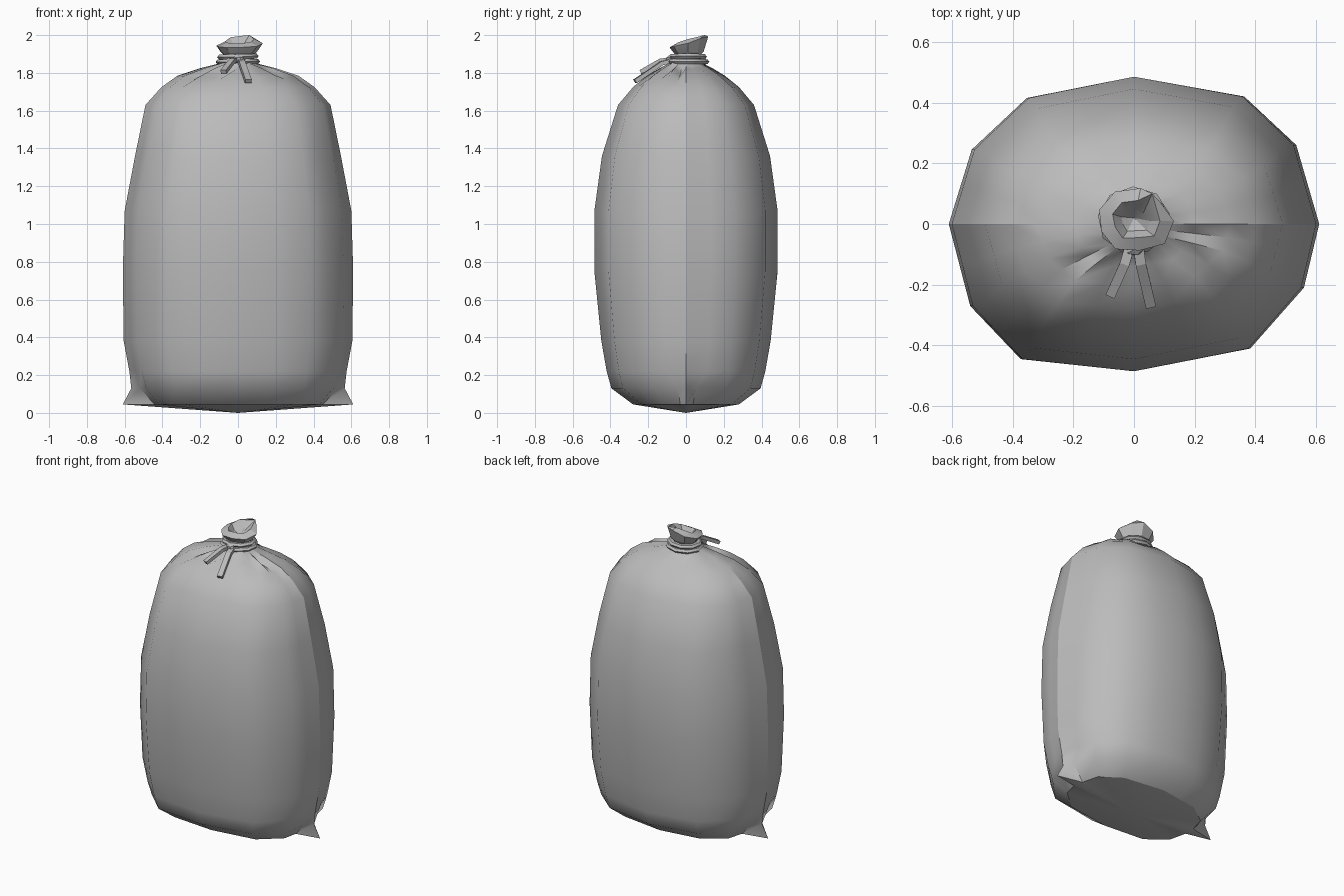
import bpy, bmesh, math, random
from mathutils import Vector

random.seed(4)
if "Cube" in bpy.data.objects:
    bpy.data.objects.remove(bpy.data.objects["Cube"], do_unlink=True)

grey = bpy.data.materials.new("bag grey")
grey.use_nodes = True
COLOUR = (0.5, 0.5, 0.5, 1)
grey.diffuse_color = COLOUR
grey.node_tree.nodes["Principled BSDF"].inputs["Base Color"].default_value = COLOUR


def finish(name, bm, angle):
    bmesh.ops.recalc_face_normals(bm, faces=bm.faces)
    mesh = bpy.data.meshes.new(name)
    bm.to_mesh(mesh)
    bm.free()
    ob = bpy.data.objects.new(name, mesh)
    bpy.context.collection.objects.link(ob)
    mesh.materials.append(grey)
    if angle:
        bpy.ops.object.select_all(action="DESELECT")
        ob.select_set(True)
        bpy.context.view_layer.objects.active = ob
        bpy.ops.object.shade_smooth_by_angle(angle=math.radians(angle))
    return ob


def loft(bm, rings, closed=False):
    """Skin rings of points; returns the vertex rings."""
    vs = [[bm.verts.new(p) for p in ring] for ring in rings]
    pairs = list(zip(vs, vs[1:])) + ([(vs[-1], vs[0])] if closed else [])
    for a, b in pairs:
        for i in range(len(a)):
            j = (i + 1) % len(a)
            bm.faces.new((a[i], a[j], b[j], b[i]))
    return vs


def fan(bm, ring, point):
    tip = bm.verts.new(point)
    for i in range(len(ring)):
        bm.faces.new((ring[i], ring[(i + 1) % len(ring)], tip))


# Bag body: a twelve-sided outline, with a mid point on each side for the folds
outline = [(.605, 0), (.53, .26), (.36, .42), (0, .485), (-.35, .415), (-.53, .245),
           (-.605, 0), (-.535, -.27), (-.37, -.445), (0, -.485), (.38, -.41), (.555, -.21)]
section = []
for i, a in enumerate(outline):
    b = outline[(i + 1) % 12]
    section += [Vector(a), (Vector(a) + Vector(b)) / 2]

# Each level: height, half width, half depth, fold depth
levels = [(.045, .47, .28, 0), (.13, .55, .395, 0), (.22, .575, .42, 0), (.38, .605, .448, 0),
          (.75, .61, .485, 0), (1.07, .6, .485, 0), (1.36, .545, .445, 0), (1.63, .49, .36, 0),
          (1.725, .405, .28, .008), (1.785, .32, .205, .025), (1.825, .2, .14, .04),
          (1.85, .1, .09, .01), (1.9, .07, .07, 0)]
folds = [random.uniform(.1, 1) for _ in section]
rings = []
for level, (z, w, d, fold) in enumerate(levels):
    ring = []
    for i, s in enumerate(section):
        x, y = s.x / .605 * w, s.y / .485 * d
        drop = fold * folds[i] if i % 2 else 0
        if level < 2 and i in (1, 11, 13, 23):   # pinch beside the corner ears
            y *= .5
        if level < 2 and i in (0, 12):           # corner ears on the side seam
            x = math.copysign((.61, .565)[level], x)
        ring.append((x, y, z - drop))
    rings.append(ring)
bm = bmesh.new()
vs = loft(bm, rings)
fan(bm, vs[0], (0, 0, 0))
bag = finish("bag_body", bm, 50)

# Crease down the side seams and around the bottom
for e in bag.data.edges:
    a, b = (bag.data.vertices[i].co for i in e.vertices)
    side = abs(a.y) < .001 and abs(b.y) < .001 and min(abs(a.x), abs(b.x)) > .3
    if side or max(a.z, b.z) < .05 and min(a.z, b.z) > .01:
        e.use_edge_sharp = True

# Gathered neck, flaring into a crumpled ruffle that folds back inside
bm = bmesh.new()
count = 9
jitter = [random.uniform(-1, 1) for _ in range(count)]
rings = []
for radius, z, wobble in ((.06, 1.88, 0), (.095, 1.91, .006), (.122, 1.95, .012),
                          (.075, 1.972, .014), (.045, 1.935, .01)):
    ring = []
    for i in range(count):
        t = math.tau * i / count
        r = radius + wobble * jitter[i]
        lift = .018 * math.sin(t + .4) * (z > 1.92) + wobble * .5 * jitter[i - 3]
        ring.append((r * math.cos(t), .01 + .88 * r * math.sin(t), z + lift))
    rings.append(ring)
vs = loft(bm, rings)
fan(bm, vs[-1], (0, .02, 1.91))
for v in bm.verts:                               # one peak pulled up at the back
    if v.co.z > 1.95 and v.co.x > .02 and v.co.y > .03:
        v.co.z = min(2, v.co.z + .02)
top = max(bm.verts, key=lambda v: v.co.z)
top.co = (.06, .1, 2)
finish("neck_ruffle", bm, 20)


# Tie: two turns of cord round the neck
def cord_ring(name, z, radius, tilt):
    bm = bmesh.new()
    rings = []
    for i in range(9):
        t = math.tau * i / 9 + tilt
        c, s = math.cos(t), math.sin(t)
        ring = []
        for k in range(6):
            a = math.tau * k / 6
            r = radius + .022 * math.cos(a)
            ring.append((r * c, .012 + .93 * r * s, z + .015 * math.sin(a) + .006 * c * tilt))
        rings.append(ring)
    loft(bm, rings, closed=True)
    finish(name, bm, 35)


cord_ring("tie_lower", 1.859, .098, .2)
cord_ring("tie_upper", 1.886, .09, .5)


# Loose cord ends, hanging down over the front
def cord_end(name, path, width, thick):
    bm = bmesh.new()
    path = [Vector(p) for p in path]
    rings = []
    for i, p in enumerate(path):
        d = (path[min(i + 1, len(path) - 1)] - path[max(i - 1, 0)]).normalized()
        side = d.cross(Vector((0, 0, 1))).normalized() * width / 2
        up = side.cross(d).normalized() * thick / 2
        rings.append([p + side + up, p - side + up, p - side - up, p + side - up])
    vs = loft(bm, rings)
    bm.faces.new(vs[0])
    bm.faces.new(vs[-1])
    finish(name, bm, 0)


cord_end("tie_end_right", [(-.01, -.06, 1.872), (-.03, -.13, 1.865), (-.077, -.235, 1.805)], .032, .022)
cord_end("tie_end_left", [(.012, -.06, 1.868), (.022, -.13, 1.85), (.055, -.27, 1.755)], .034, .022)

# Small knot where the ends leave the tie
bm = bmesh.new()
bmesh.ops.create_icosphere(bm, subdivisions=1, radius=.03)
for v in bm.verts:
    v.co = Vector((v.co.x * 1.1, v.co.y * .7 - .085, v.co.z * .8 + 1.872))
finish("tie_knot", bm, 0)
